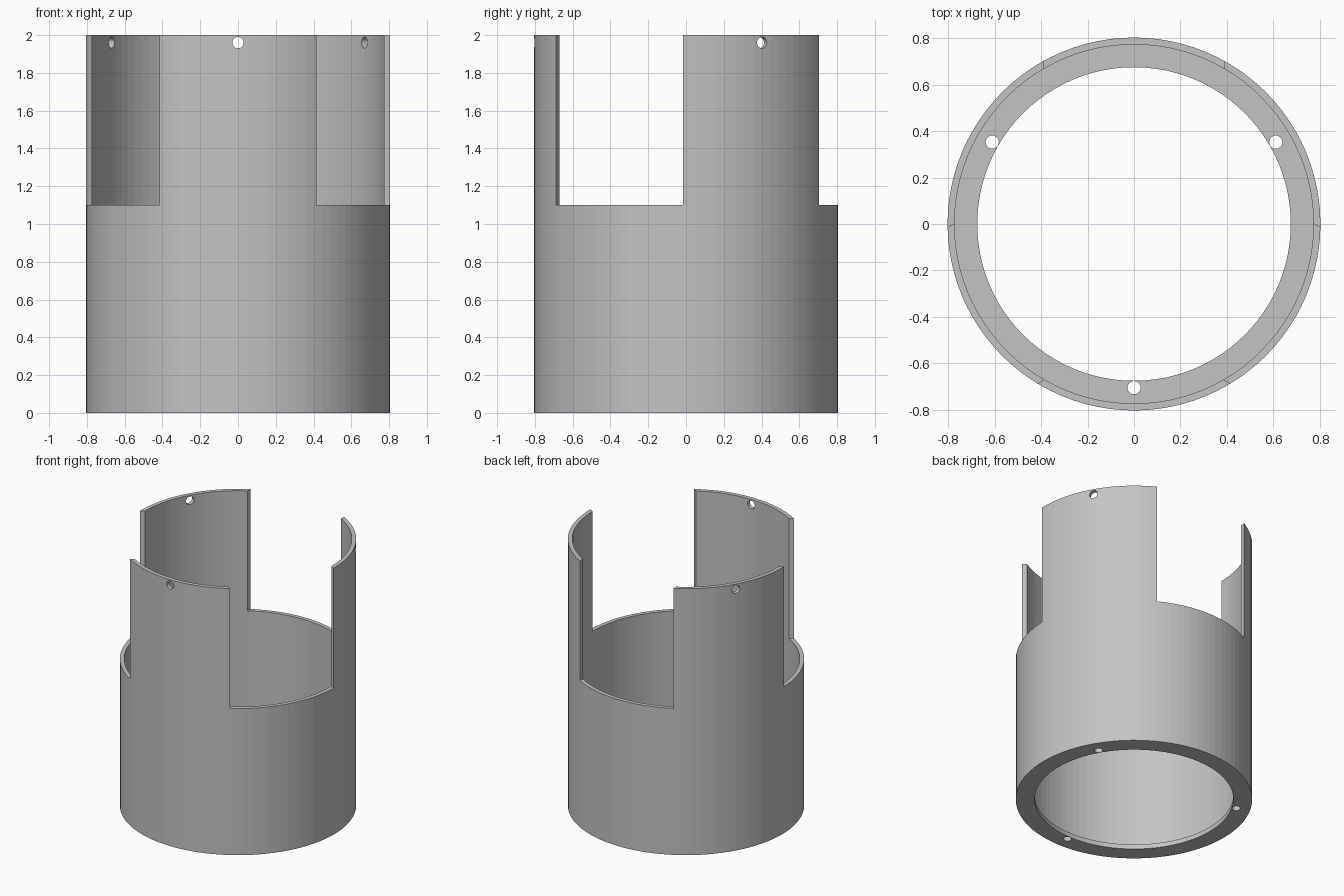
import bpy
import bmesh
import math
from mathutils import Matrix, Vector

SEGMENTS = 96
OUTER, INNER, RIM = 0.804, 0.774, 0.676
HEIGHT, SLOT_Z, FLOOR = 2.0, 1.1, 0.035
SLOT_HALF = 0.388

cube = bpy.data.objects.get("Cube")
if cube:
    bpy.data.objects.remove(cube, do_unlink=True)

grey = bpy.data.materials.new("plain grey")
grey.use_nodes = True
colour = (0.55, 0.55, 0.55, 1)
grey.diffuse_color = colour
grey.node_tree.nodes["Principled BSDF"].inputs["Base Color"].default_value = colour


def make_object(name, bm):
    bmesh.ops.recalc_face_normals(bm, faces=bm.faces)
    mesh = bpy.data.meshes.new(name)
    bm.to_mesh(mesh)
    bm.free()
    mesh.materials.append(grey)
    obj = bpy.data.objects.new(name, mesh)
    bpy.context.collection.objects.link(obj)
    return obj


def turn(degrees):
    return Matrix.Rotation(math.radians(degrees), 4, "Z")


# Tube with an inward flange at the bottom, revolved from its section
bm = bmesh.new()
section = [(RIM, 0), (OUTER, 0), (OUTER, HEIGHT), (INNER, HEIGHT), (INNER, FLOOR), (RIM, FLOOR)]
verts = [bm.verts.new((r, 0, z)) for r, z in section]
edges = [bm.edges.new((v, verts[(i + 1) % len(verts)])) for i, v in enumerate(verts)]
bmesh.ops.spin(bm, geom=verts + edges, axis=(0, 0, 1), cent=(0, 0, 0),
               angle=math.tau, steps=SEGMENTS, use_duplicate=False)
bmesh.ops.remove_doubles(bm, verts=bm.verts, dist=0.0001)
body = make_object("slotted_sleeve", bm)

# Cutters: three straight slots, a pin hole in each tab, a screw hole below each tab
bm = bmesh.new()
for tab in (30, 150, 270):
    slot = (turn(tab + 60) @ Matrix.Translation((0.75, 0, SLOT_Z + 0.5))
            @ Matrix.Diagonal((0.5, 2 * SLOT_HALF, 1, 1)))
    bmesh.ops.create_cube(bm, size=1, matrix=slot)
    pin = turn(tab) @ Matrix.Translation((0.79, 0, 1.96)) @ Matrix.Rotation(math.pi / 2, 4, "Y")
    screw = turn(tab) @ Matrix.Translation((0.706, 0, 0))
    for matrix, radius in ((pin, 0.03), (screw, 0.0285)):
        bmesh.ops.create_cone(bm, cap_ends=True, segments=24, radius1=radius,
                              radius2=radius, depth=0.2, matrix=matrix)
cutter = make_object("slot_and_hole_cutter", bm)
cutter.hide_render = True

# Cut, then keep only the finished part
cut = body.modifiers.new("cut", "BOOLEAN")
cut.operation = "DIFFERENCE"
cut.solver = "EXACT"
cut.object = cutter
depsgraph = bpy.context.evaluated_depsgraph_get()
finished = bpy.data.meshes.new_from_object(body.evaluated_get(depsgraph))
body.modifiers.clear()
body.data = finished
bpy.data.objects.remove(cutter, do_unlink=True)
